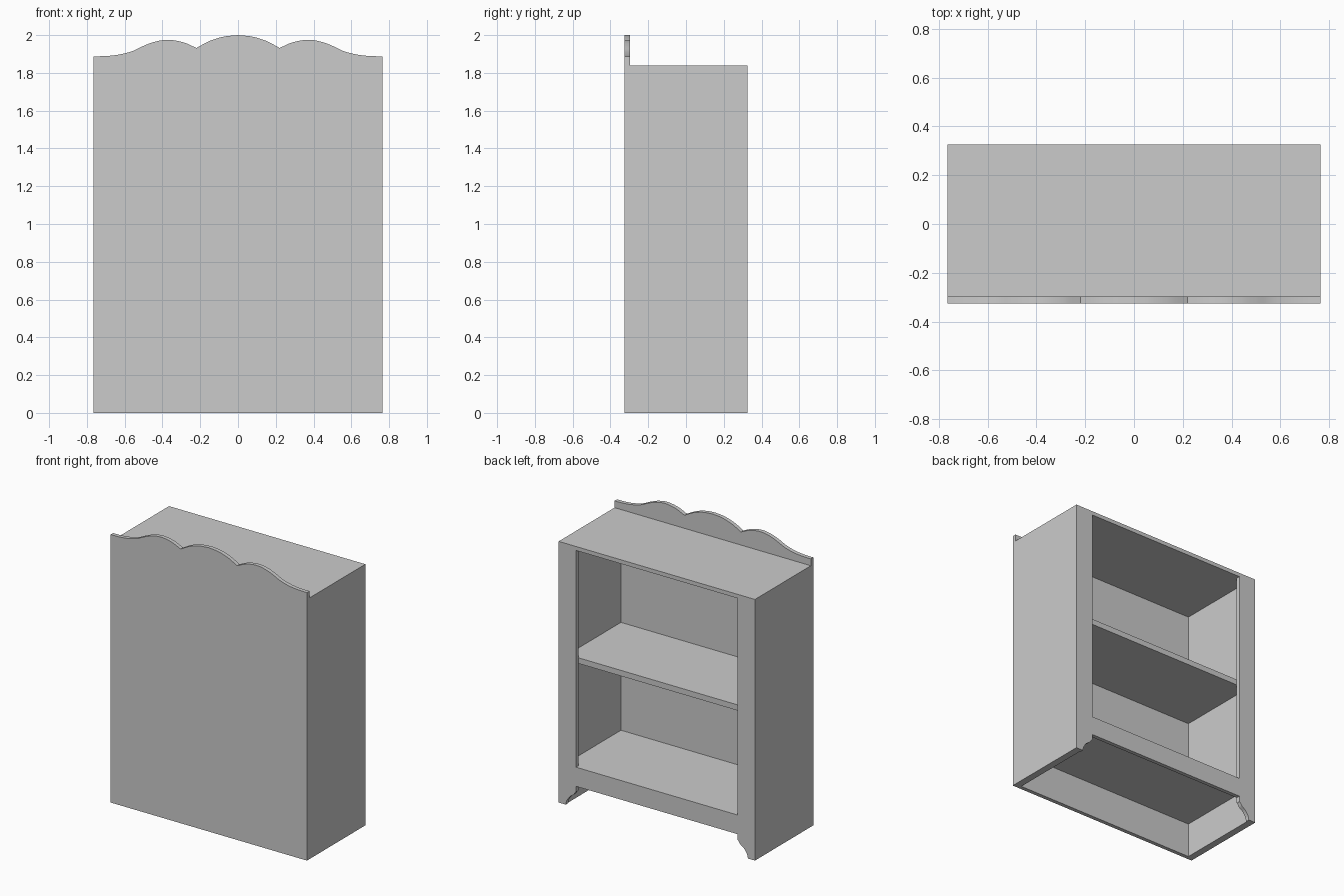
import bpy
import bmesh
from mathutils import Vector

cube = bpy.data.objects.get("Cube")
if cube:
    bpy.data.objects.remove(cube, do_unlink=True)

# Overall sizes
HALF_W, HALF_D = 0.765, 0.325
CASE_TOP = 1.84
PANEL = 0.028            # back panel, face frame and top
SIDE = 0.05              # side boards
SHELF = 0.04
FLOOR = 0.285            # top of the bottom shelf and of the rail
STILE = 0.135

grey = bpy.data.materials.new("plain_grey")
grey.use_nodes = True
colour = (0.6, 0.6, 0.6, 1)
grey.diffuse_color = colour
grey.node_tree.nodes["Principled BSDF"].inputs["Base Color"].default_value = colour


def finish(name, bm):
    bmesh.ops.recalc_face_normals(bm, faces=bm.faces)
    mesh = bpy.data.meshes.new(name)
    bm.to_mesh(mesh)
    bm.free()
    mesh.materials.append(grey)
    obj = bpy.data.objects.new(name, mesh)
    bpy.context.collection.objects.link(obj)
    return obj


def box(name, x, y, z):
    """Board spanning the given (low, high) ranges."""
    bm = bmesh.new()
    bmesh.ops.create_cube(bm, size=1)
    for v in bm.verts:
        v.co = [r[0] if c < 0 else r[1] for c, r in zip(v.co, (x, y, z))]
    return finish(name, bm)


def board(name, outline, y0, y1):
    """Board cut from an (x, z) outline, running from y0 to y1."""
    bm = bmesh.new()
    face = bm.faces.new([bm.verts.new((x, y0, z)) for x, z in outline])
    extruded = bmesh.ops.extrude_face_region(bm, geom=[face])["geom"]
    moved = [g for g in extruded if isinstance(g, bmesh.types.BMVert)]
    bmesh.ops.translate(bm, verts=moved, vec=(0, y1 - y0, 0))
    return finish(name, bm)


def smooth_path(points, steps=5):
    """Catmull-Rom curve through the points."""
    p = [Vector(q) for q in points]
    p = [2 * p[0] - p[1]] + p + [2 * p[-1] - p[-2]]
    path = []
    for a, b, c, d in zip(p, p[1:], p[2:], p[3:]):
        for i in range(steps):
            t = i / steps
            path.append(0.5 * (2 * b + (c - a) * t + (2 * a - 5 * b + 4 * c - d) * t ** 2
                               + (3 * b - a - 3 * c + d) * t ** 3))
    return [tuple(q) for q in path] + [tuple(points[-1])]


def mirrored(half):
    """Close a right-hand path with its mirror image."""
    return half + [(-x, z) for x, z in reversed(half) if x > 0]


# Back panel with a scalloped crest
crest = smooth_path([(0, 2.0), (0.075, 1.992), (0.15, 1.969), (0.22, 1.932)])
crest += smooth_path([(0.22, 1.932), (0.29, 1.962), (0.37, 1.975), (0.44, 1.965),
                      (0.50, 1.943), (0.56, 1.915), (0.63, 1.897),
                      (0.70, 1.889), (HALF_W, 1.888)])[1:]
back = board("back_panel", mirrored(crest + [(HALF_W, 0)]), -HALF_D, -HALF_D + PANEL)

# Face frame: stiles, bottom rail and curved feet in one piece
inner = HALF_W - STILE
foot = smooth_path([(HALF_W - 0.055, 0), (HALF_W - 0.062, 0.028), (HALF_W - 0.085, 0.062),
                    (HALF_W - 0.115, 0.085), (HALF_W - 0.128, 0.105)])
foot += [(inner, 0.11), (inner, 0.15)]
right = [(inner, FLOOR), (inner, CASE_TOP - PANEL), (HALF_W, CASE_TOP - PANEL), (HALF_W, 0)]
outline = right + foot
outline += [(-x, z) for x, z in reversed(outline)]
frame = board("face_frame", outline, HALF_D - PANEL, HALF_D)

# Sides
depth = (-HALF_D + PANEL, HALF_D - PANEL)
for name, s in (("left_side", 1), ("right_side", -1)):
    box(name, sorted((s * HALF_W, s * (HALF_W - SIDE))), depth, (0, CASE_TOP - PANEL))

# Top and shelves
box("top_board", (-HALF_W, HALF_W), (-HALF_D + PANEL, HALF_D), (CASE_TOP - PANEL, CASE_TOP))
inside = (-HALF_W + SIDE, HALF_W - SIDE)
for name, z in (("bottom_shelf", FLOOR), ("middle_shelf", 1.045)):
    box(name, inside, depth, (z - SHELF, z))

# Soften only the curved edges
for obj in (back, frame):
    bpy.ops.object.select_all(action="DESELECT")
    obj.select_set(True)
    bpy.context.view_layer.objects.active = obj
    bpy.ops.object.shade_smooth_by_angle(angle=0.5)
